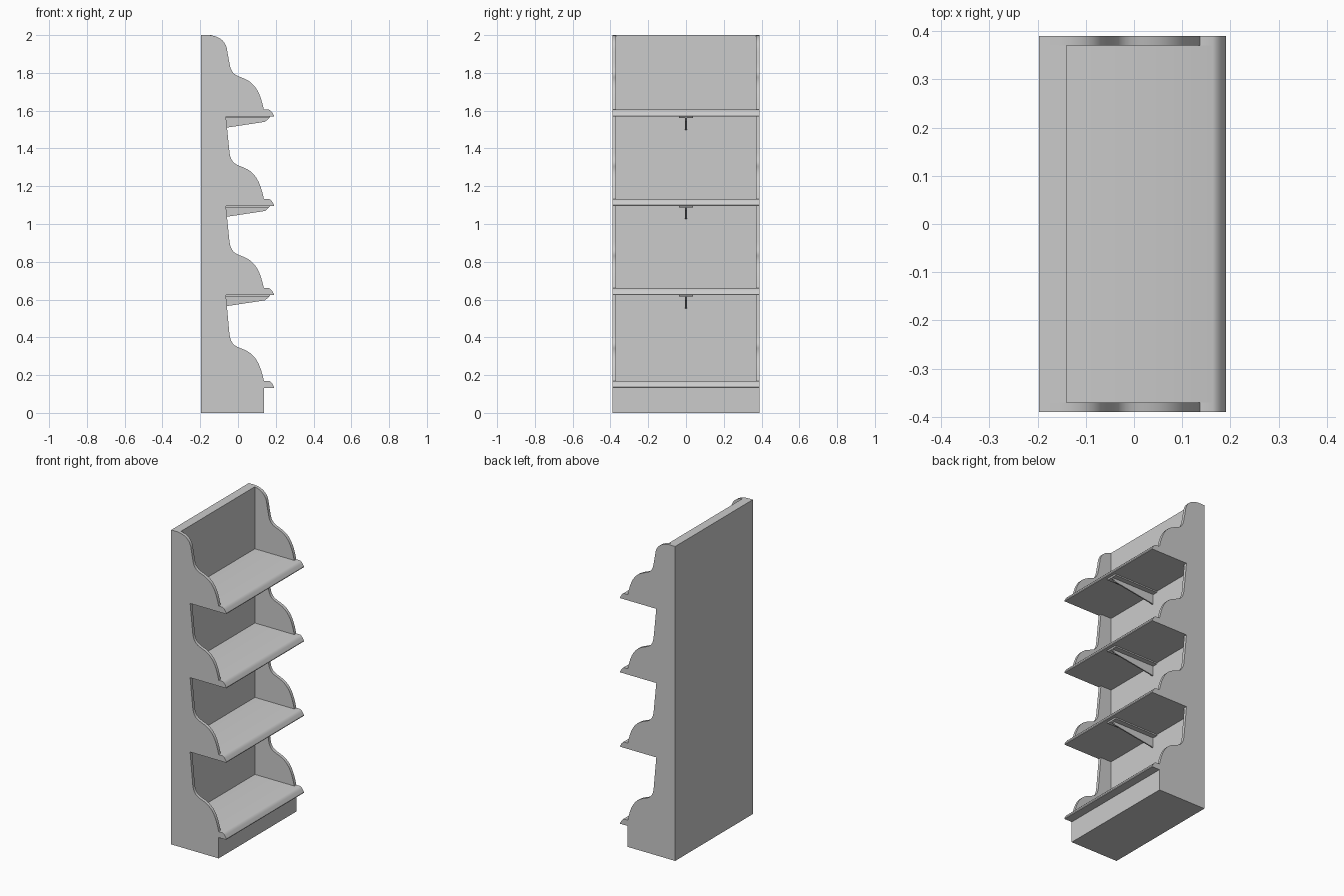
import bpy
import bmesh
from mathutils import Vector
from mathutils.geometry import interpolate_bezier

if "Cube" in bpy.data.objects:
    bpy.data.objects.remove(bpy.data.objects["Cube"])

HALF = 0.39       # half of the unit's width
PANEL = 0.02      # side panel thickness
X_BACK, X_INNER, X_BASE = -0.197, -0.14, 0.137
LIP_TOPS = [1.605, 1.133, 0.660, 0.170]
LIP_H = 0.037


def extrude_profile(name, pts, y0, y1):
    """Extrude an (x, z) outline from y0 to y1."""
    bm = bmesh.new()
    face = bm.faces.new([bm.verts.new((x, y0, z)) for x, z in pts])
    out = bmesh.ops.extrude_face_region(bm, geom=[face])
    verts = [v for v in out["geom"] if isinstance(v, bmesh.types.BMVert)]
    bmesh.ops.translate(bm, verts=verts, vec=(0, y1 - y0, 0))
    bmesh.ops.recalc_face_normals(bm, faces=bm.faces)
    mesh = bpy.data.meshes.new(name)
    bm.to_mesh(mesh)
    bm.free()
    obj = bpy.data.objects.new(name, mesh)
    bpy.context.collection.objects.link(obj)
    bpy.context.view_layer.objects.active = obj
    obj.select_set(True)
    bpy.ops.object.shade_smooth_by_angle(angle=0.5)
    obj.select_set(False)
    return obj


def curve(a, b, c, d, n=9):
    pts = interpolate_bezier(*[Vector((p[0], p[1], 0)) for p in (a, b, c, d)], n)
    return [(p.x, p.y) for p in pts]


def scroll(top):
    """S-shaped edge running down to a shelf lip."""
    upper = curve((-0.045, top + 0.245), (-0.037, top + 0.185),
                  (-0.005, top + 0.180), (0.03, top + 0.166))
    lower = curve((0.03, top + 0.166), (0.09, top + 0.142),
                  (0.117, top + 0.095), (X_BASE, top))
    return upper + lower[1:]


def nose(top):
    """Rounded front lip of a shelf."""
    return [(0.163, top), (0.172, top - 0.004), (0.180, top - 0.013),
            (0.191, top - 0.032), (0.190, top - LIP_H)]


# Side panel outline: rounded top, then a scroll, lip and notch per shelf
side = [(X_BACK, 0), (X_BACK, 2)]
side += curve((-0.155, 2.0), (-0.095, 1.996), (-0.06, 1.965), (-0.056, 1.91))
for i, top in enumerate(LIP_TOPS):
    side += scroll(top) + nose(top)
    if i < 3:
        side.append((-0.064, top - LIP_H))
side += [(X_BASE, LIP_TOPS[-1] - LIP_H), (X_BASE, 0)]
extrude_profile("left_side_panel", side, -HALF, -HALF + PANEL)
extrude_profile("right_side_panel", side, HALF - PANEL, HALF)

inner = HALF - PANEL

# Back panel and base plinth
extrude_profile("back_panel", [(X_BACK, 0), (X_INNER, 0), (X_INNER, 2), (X_BACK, 2)],
                -inner, inner)
base_top = LIP_TOPS[-1] - LIP_H
extrude_profile("base", [(X_INNER, 0), (X_BASE, 0), (X_BASE, base_top), (X_INNER, base_top)],
                -inner, inner)

# Shelves, with a T-section bracket under the raised ones
for i, top in enumerate(LIP_TOPS):
    z = top - LIP_H
    extrude_profile(f"shelf_{i + 1}", [(X_INNER, z), (X_INNER, top)] + nose(top),
                    -inner, inner)
    if i < 3:
        extrude_profile(f"bracket_flange_{i + 1}",
                        [(X_INNER, z), (0.17, z), (0.165, z - 0.008), (X_INNER, z - 0.008)],
                        -0.037, 0.037)
        extrude_profile(f"bracket_web_{i + 1}",
                        [(X_INNER, z - 0.008), (0.165, z - 0.008), (0.143, z - 0.027),
                         (X_INNER, z - 0.070)],
                        -0.004, 0.004)
